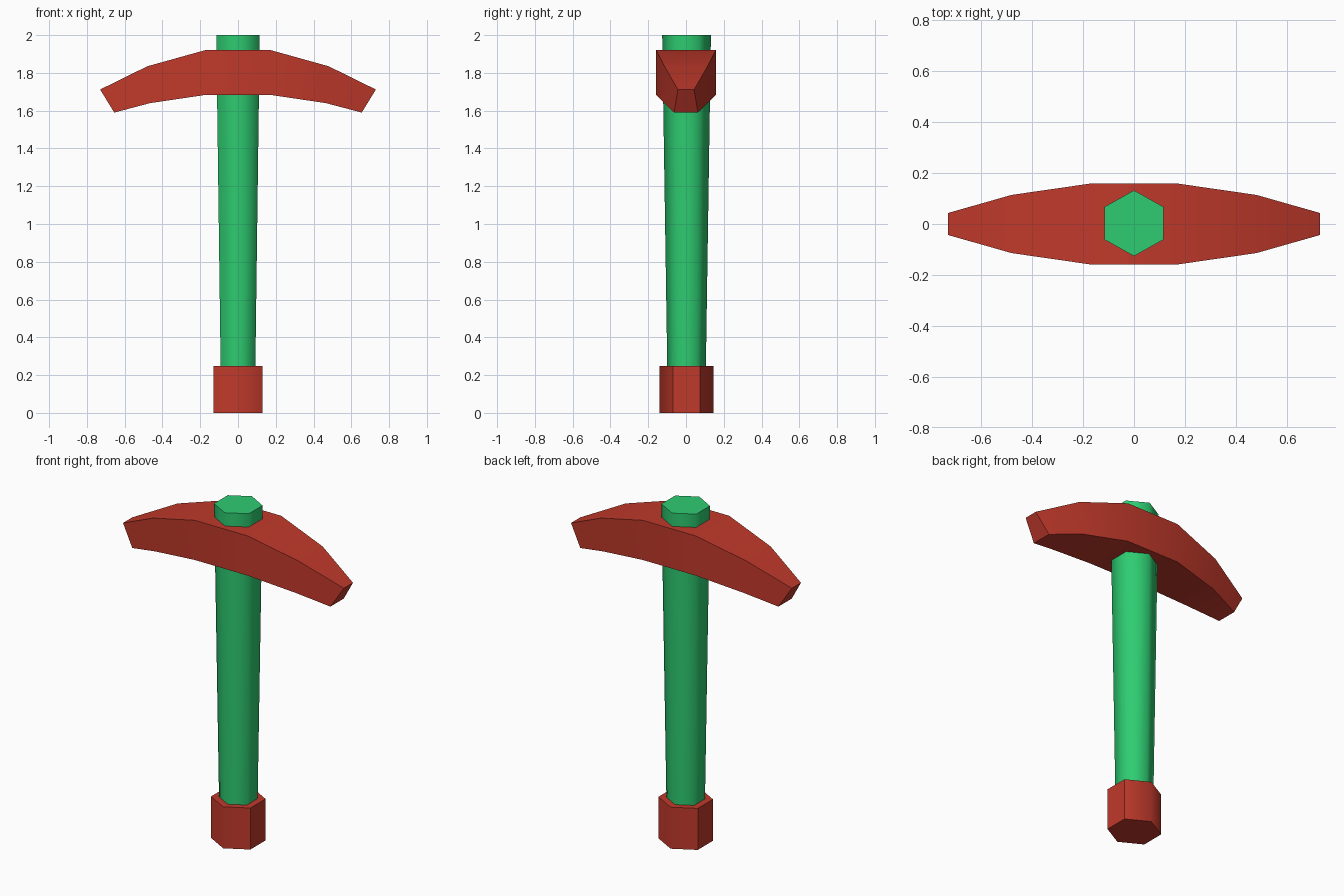
import bpy, bmesh, math

if "Cube" in bpy.data.objects:
    bpy.data.objects.remove(bpy.data.objects["Cube"])


def material(name, rgb):
    m = bpy.data.materials.new(name)
    m.diffuse_color = (*rgb, 1)
    m.use_nodes = True
    m.node_tree.nodes["Principled BSDF"].inputs["Base Color"].default_value = m.diffuse_color
    return m


GREEN = material("green", (0.027, 0.604, 0.165))
RED = material("red", (0.527, 0.041, 0.024))


def loft(name, rings, mat, smooth_angle):
    """Closed solid skinned through a list of point rings."""
    bm = bmesh.new()
    rows = [[bm.verts.new(p) for p in ring] for ring in rings]
    for a, b in zip(rows, rows[1:]):
        for i in range(len(a)):
            j = (i + 1) % len(a)
            bm.faces.new((a[i], a[j], b[j], b[i]))
    bm.faces.new(rows[0])
    bm.faces.new(rows[-1])
    bmesh.ops.recalc_face_normals(bm, faces=bm.faces)
    mesh = bpy.data.meshes.new(name)
    bm.to_mesh(mesh)
    bm.free()
    mesh.materials.append(mat)
    ob = bpy.data.objects.new(name, mesh)
    bpy.context.collection.objects.link(ob)
    bpy.ops.object.select_all(action='DESELECT')
    ob.select_set(True)
    bpy.context.view_layer.objects.active = ob
    bpy.ops.object.shade_smooth_by_angle(angle=math.radians(smooth_angle))
    return ob


def hexagon(half_x, half_y, z):
    """Six-sided ring with points towards front and back."""
    s = half_x / math.cos(math.radians(30))
    return [(s * math.cos(a), 0.003 + half_y * math.sin(a), z)
            for a in (math.radians(30 + 60 * i) for i in range(6))]


# Tapered handle
loft("handle", [hexagon(0.09, 0.10, 0.1), hexagon(0.115, 0.129, 2.0)], GREEN, 65)

# Pommel at the foot of the handle
loft("pommel", [hexagon(0.13, 0.143, 0.0), hexagon(0.13, 0.143, 0.248)], RED, 60)

# Curved pick head: top x, top z, top half depth, bottom x, bottom z, bottom half depth
half = [(0.175, 1.92, 0.158, 0.175, 1.683, 0.158),
        (0.48, 1.835, 0.114, 0.465, 1.64, 0.115),
        (0.73, 1.712, 0.043, 0.655, 1.59, 0.063)]
sections = [(-1, s) for s in reversed(half)] + [(1, s) for s in half]
loft("pick_head",
     [[(k * tx, -ty, tz), (k * tx, ty, tz), (k * bx, by, bz), (k * bx, -by, bz)]
      for k, (tx, tz, ty, bx, bz, by) in sections], RED, 30)
